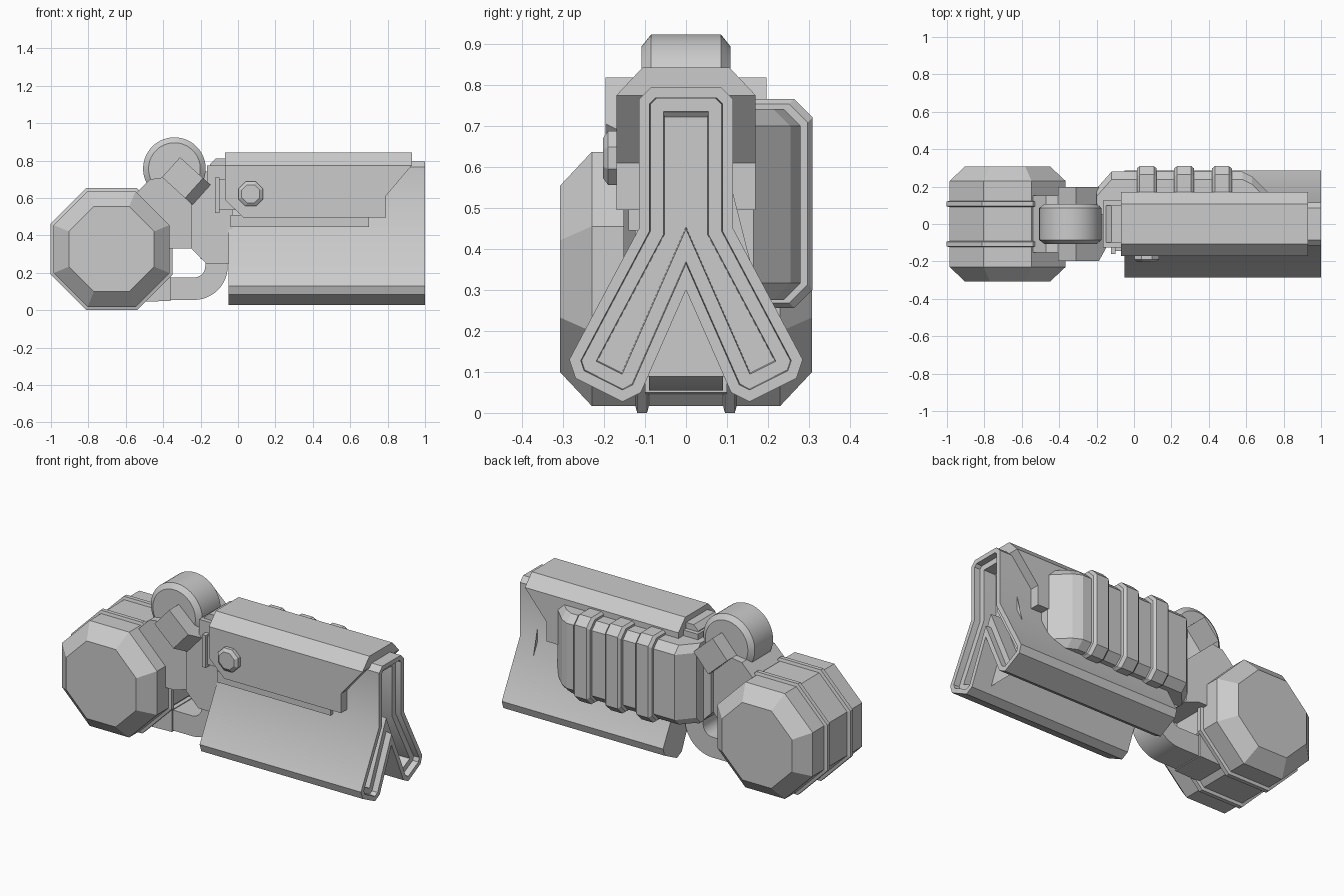
import bpy, bmesh
from math import cos, sin, pi, radians

if "Cube" in bpy.data.objects:
    bpy.data.objects.remove(bpy.data.objects["Cube"])


def loft(name, rings, smooth=False, edit=None):
    """Skin a list of equal-length loops of 3D points and cap both ends."""
    bm = bmesh.new()
    vs = [[bm.verts.new(p) for p in ring] for ring in rings]
    n = len(vs[0])
    for a, b in zip(vs, vs[1:]):
        for i in range(n):
            bm.faces.new((a[i], a[(i + 1) % n], b[(i + 1) % n], b[i]))
    bm.faces.new(vs[0])
    bm.faces.new(vs[-1])
    bmesh.ops.recalc_face_normals(bm, faces=bm.faces)
    if edit:
        edit(bm)
    me = bpy.data.meshes.new(name)
    bm.to_mesh(me)
    bm.free()
    ob = bpy.data.objects.new(name, me)
    bpy.context.collection.objects.link(ob)
    if smooth:
        bpy.context.view_layer.objects.active = ob
        ob.select_set(True)
        bpy.ops.object.shade_smooth_by_angle(angle=radians(30))
        ob.select_set(False)
    return ob


def along_y(pts, *ys):
    return [[(x, y, z) for x, z in pts] for y in ys]


def along_x(pts, *xs):
    return [[(x, y, z) for y, z in pts] for x in xs]


def ngon(cx, cz, r, n):
    """Flat-topped polygon given its flat-to-centre distance."""
    k = r / cos(pi / n)
    return [(cx + k * cos((i + .5) * 2 * pi / n), cz + k * sin((i + .5) * 2 * pi / n)) for i in range(n)]


def turned(name, cx, cz, profile, n, smooth=False):
    """Polygonal solid along y from (y, radius) pairs."""
    loft(name, [along_y(ngon(cx, cz, r, n), y)[0] for y, r in profile], smooth)


# Rear drum with two bands
DX, DZ = -.676, .327
turned("rear_drum", DX, DZ, [(-.307, .228), (-.23, .31), (.23, .31), (.307, .228)], 8)
for side in (-1, 1):
    c = side * .107
    turned("drum_band", DX, DZ, [(c - .018, .305), (c - .012, .327), (c + .012, .327), (c + .018, .305)], 8)

# Neck joining drum and body, narrowing at its front end
def taper_neck(bm):
    for v in bm.verts:
        if v.co.x > -.26:
            v.co.y *= .67

neck = [(-.6, .33), (-.31, .33), (-.25, .33), (-.25, .58), (-.31, .65), (-.4, .71), (-.47, .7), (-.54, .63), (-.6, .6)]
loft("neck", along_y(neck, -.152, .152), edit=taper_neck)

# Hinge: round barrel and tilted block with tapered nose
turned("hinge_cylinder", -.34, .757,
       [(-.108, .138), (-.085, .167), (.085, .167), (.108, .138)], 48, True)
a, b = (-.406, .711), (-.31, .818)
ring = lambda dx, dz, w: [(a[0] + dx, -w, a[1] + dz), (b[0] + dx, -w, b[1] + dz),
                          (b[0] + dx, w, b[1] + dz), (a[0] + dx, w, a[1] + dz)]
loft("hinge_block", [ring(0, 0, .197), ring(.123, -.112, .197), ring(.171, -.155, .11)])

# Lower elbow pipe and its flange
arc = lambda r: [(-.235 + r * sin(t * pi / 24), .235 - r * cos(t * pi / 24)) for t in range(13)]
elbow = [(-.38, .055)] + arc(.18) + [(-.055, .3), (-.175, .3)] + arc(.06)[::-1] + [(-.38, .175)]
loft("elbow_pipe", along_y(elbow, -.09, .09), True)
loft("pipe_flange", along_y([(-.52, .045), (-.36, .05), (-.36, .18), (-.52, .18)], -.1, .1))

# Body core behind the barrel, and the collar plate
core = [(-.25, .33), (-.17, .25), (-.03, .25), (-.03, .775), (-.165, .775), (-.165, .68), (-.25, .57)]
loft("body_core", along_y(core, -.125, .125))
loft("body_cap", along_y([(-.15, .76), (-.15, .78), (-.12, .81), (-.03, .81), (-.03, .76)], -.1, .1))
loft("collar_plate", along_y([(-.122, .52), (-.098, .52), (-.098, .71), (-.122, .71)], -.16, .16))
loft("collar_neck", along_y([(-.1, .535), (0, .535), (0, .7), (-.1, .7)], -.145, .145))

# Forked barrel: inverted Y profile with a stepped muzzle recess
half = [(.11, .05), (.155, .027), (.27, .085), (.285, .13), (.115, .45), (.115, .765), (.085, .795)]
fork = [(0, .3)] + half + [(-y, z) for y, z in half[::-1]]

def recess(bm):
    face = max(bm.faces, key=lambda f: f.calc_center_median().x)
    for thick, depth in ((.026, 0), (.002, -.035), (.032, 0), (.002, -.08)):
        bmesh.ops.inset_region(bm, faces=[face], thickness=thick, depth=depth, use_even_offset=True)

loft("forked_barrel", along_x(fork, -.05, 1.0), True, recess)

# Upper cover: side walls, bevelled roof and inner rail
walls = [(-.07, .775), (.93, .775), (.79, .61), (.79, .495), (.03, .495), (-.07, .59)]
loft("cover_sides", along_y(walls, -.17, .17))
loft("cover_roof", along_x([(-.17, .775), (.17, .775), (.106, .843), (-.106, .843)], -.07, .93))
loft("cover_rail", along_x([(-.14, .445), (.14, .445), (.14, .51), (-.14, .51)], -.04, .7))

# Octagonal knob on the front side
turned("side_knob", .068, .622, [(-.16, .066), (-.19, .066), (-.203, .048)], 8)

# Side pod on the back, with three wrapping ribs
def pod_section(x, y, lo, hi, c):
    return [(x, .05, lo), (x, y - c, lo), (x, y, lo + c), (x, y, hi - c), (x, y - c, hi), (x, .05, hi)]

loft("side_pod", [pod_section(x, y, .275, .742, .042) for x, y in
                  ((-.2, .19), (-.12, .28), (.58, .28), (.63, .255), (.72, .165))])
for x in (.068, .268, .47):
    loft("pod_rib", [pod_section(x + dx, .309 - d, .256 + d, .766 - d, .045) for dx, d in
                     ((-.053, .03), (-.053, .012), (-.038, 0), (.038, 0), (.053, .012), (.053, .03))])
